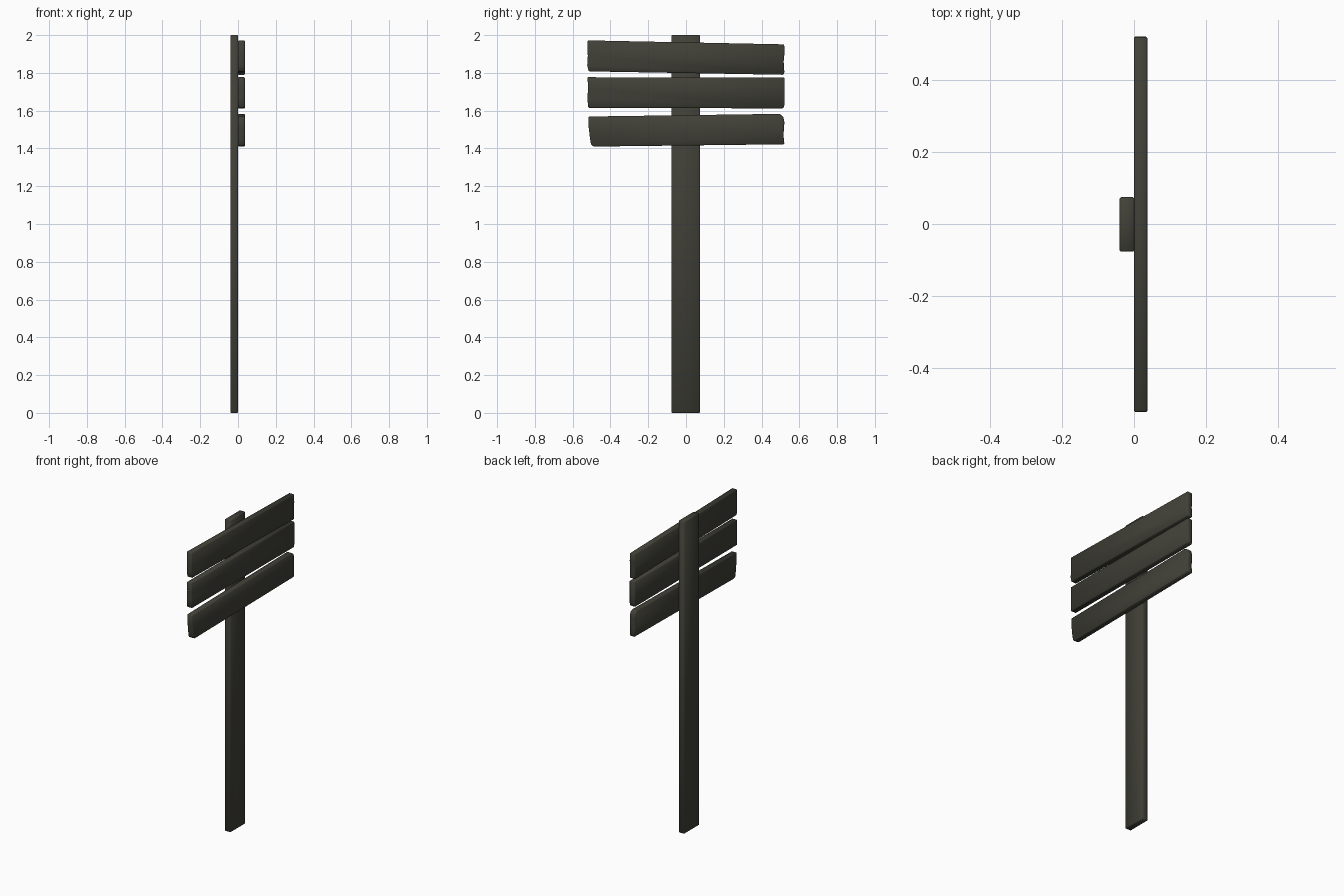
import bpy, bmesh

if "Cube" in bpy.data.objects:
    bpy.data.objects.remove(bpy.data.objects["Cube"])

mat = bpy.data.materials.new("dark weathered wood")
mat.diffuse_color = (0.052, 0.051, 0.039, 1)
mat.use_nodes = True
mat.node_tree.nodes["Principled BSDF"].inputs["Base Color"].default_value = mat.diffuse_color


def plank(name, outline, x0, x1, bevel):
    """Extrude a (y, z) outline from x0 to x1 and soften its edges."""
    bm = bmesh.new()
    face = bm.faces.new([bm.verts.new((x0, y, z)) for y, z in outline])
    ext = bmesh.ops.extrude_face_region(bm, geom=[face])
    for v in ext["geom"]:
        if isinstance(v, bmesh.types.BMVert):
            v.co.x = x1
    bmesh.ops.recalc_face_normals(bm, faces=bm.faces)
    me = bpy.data.meshes.new(name)
    bm.to_mesh(me)
    bm.free()
    me.materials.append(mat)
    me.polygons.foreach_set("use_smooth", [True] * len(me.polygons))
    ob = bpy.data.objects.new(name, me)
    bpy.context.collection.objects.link(ob)
    mod = ob.modifiers.new("worn_edges", "BEVEL")
    mod.width = bevel
    mod.segments = 1
    mod.limit_method = 'ANGLE'
    return ob


# Upright post
plank("post", [(-0.077, 0), (0.075, 0), (0.075, 2), (-0.077, 2)], -0.04, 0.001, 0.004)

# Three boards with slightly uneven hand-cut ends
plank("top_board", [(-0.515, 1.808), (0.515, 1.79), (0.521, 1.80), (0.517, 1.86),
                    (0.521, 1.90), (0.52, 1.951), (-0.522, 1.972), (-0.52, 1.89),
                    (-0.523, 1.84)], 0, 0.037, 0.004)
plank("middle_board", [(-0.518, 1.615), (0.515, 1.612), (0.521, 1.63), (0.521, 1.775),
                       (-0.522, 1.777), (-0.518, 1.72), (-0.522, 1.67)], 0, 0.037, 0.004)
plank("bottom_board", [(-0.485, 1.41), (0.521, 1.422), (0.516, 1.47), (0.521, 1.54),
                       (0.514, 1.57), (0.495, 1.583), (-0.517, 1.569), (-0.515, 1.51),
                       (-0.508, 1.45), (-0.502, 1.418)], 0, 0.037, 0.004)
